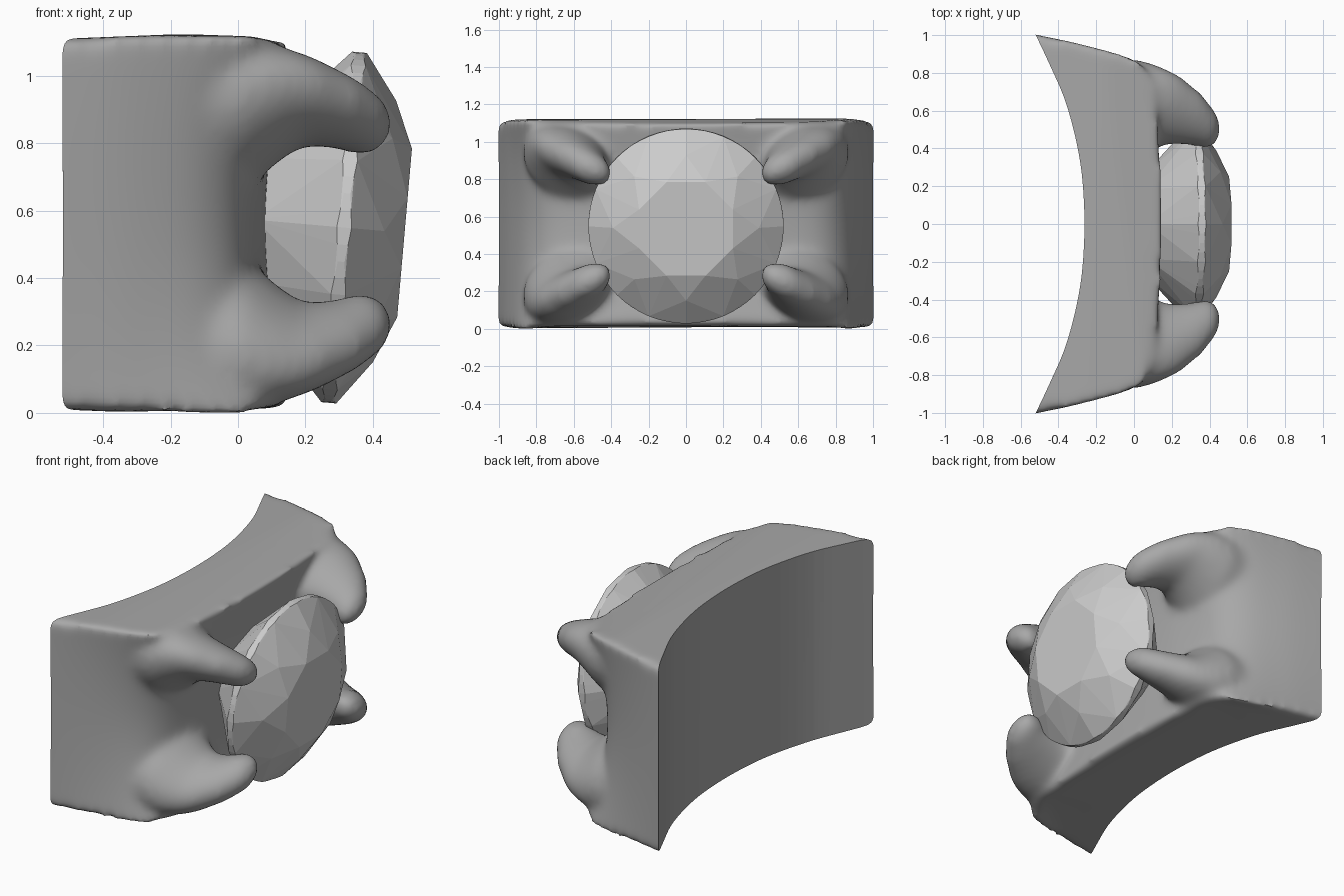
import bpy, bmesh, math
from mathutils import Vector, Matrix

if "Cube" in bpy.data.objects:
    bpy.data.objects.remove(bpy.data.objects["Cube"])

ZC = 0.56


def finish(bm, name, grey):
    bmesh.ops.recalc_face_normals(bm, faces=bm.faces[:])
    me = bpy.data.meshes.new(name)
    bm.to_mesh(me)
    bm.free()
    ob = bpy.data.objects.new(name, me)
    bpy.context.collection.objects.link(ob)
    mat = bpy.data.materials.new(name + "_grey")
    mat.diffuse_color = (grey, grey, grey, 1)
    mat.use_nodes = True
    mat.node_tree.nodes["Principled BSDF"].inputs["Base Color"].default_value = mat.diffuse_color
    me.materials.append(mat)
    return ob


def smooth_line(pts, n=6):
    """Catmull-Rom through the points."""
    p = [Vector(q) for q in pts]
    p = [2 * p[0] - p[1]] + p + [Vector((p[-2].x, -p[-2].y))]
    out = []
    for a, b, c, d in zip(p, p[1:], p[2:], p[3:]):
        for i in range(n):
            t = i / n
            out.append(.5 * (2 * b + (c - a) * t + (2 * a - 5 * b + 4 * c - d) * t * t
                             + (3 * b - a - 3 * c + d) * t ** 3))
    return [tuple(v) for v in out] + [tuple(p[-2])]


def mirrored(half):
    return half + [(x, -y) for x, y in reversed(half) if y > 1e-6]


def loft(bm, rows):
    rings = [[bm.verts.new(p) for p in row] for row in rows]
    n = len(rings[0])
    for a, b in zip(rings, rings[1:]):
        for i in range(n):
            bm.faces.new((a[i], a[(i + 1) % n], b[(i + 1) % n], b[i]))
    bm.faces.new(rings[0])
    bm.faces.new(rings[-1])


# Body block: plan outline pinched at mid height, fuller at top and bottom
mid = mirrored(smooth_line([(-.62, 1.02), (-.52, 1), (-.3, .935), (-.1, .84), (.01, .71), (.06, .5), (.08, .3), (.085, 0)]))
rim = mirrored(smooth_line([(-.62, 1.025), (-.52, 1.003), (-.3, .96), (-.02, .885), (.08, .80), (.13, .52), (.145, .3), (.15, 0)]))
rows = []
for k in range(25):
    t = k / 12 - 1
    row = []
    for (xa, ya), (xb, yb) in zip(mid, rim):
        w = t * t
        x, y = xa + (xb - xa) * w, ya + (yb - ya) * w
        half = .567 - .2 * max(0, x) - .04 * max(0, -.1 - x)
        row.append((x, y, ZC + t * half))
    rows.append(row)
bm = bmesh.new()
loft(bm, rows)

# Four claws: tapering chains of ellipsoids (x, y, dz, ry, rz) that fuse into the body
claw = [(-.14, .60, .30, .27, .24), (0, .615, .325, .26, .215), (.08, .62, .355, .235, .175),
        (.15, .62, .37, .205, .14), (.2, .61, .365, .19, .125), (.3, .565, .335, .15, .105),
        (.36, .52, .305, .115, .095), (.375, .48, .29, .085, .082)]
for sy in (1, -1):
    for sz in (1, -1):
        for a, b in zip(claw, claw[1:]):
            for i in range(5):
                x, y, z, ry, rz = [p + (q - p) * i / 5 for p, q in zip(a, b)]
                shape = Matrix.Diagonal((min(rz, .11), ry, rz, 1))
                shear = Matrix.Identity(4)
                shear[2][1] = .25 * sy * sz
                bmesh.ops.create_icosphere(bm, subdivisions=3, radius=1,
                                           matrix=Matrix.Translation((x, sy * y, ZC + sz * z)) @ shear @ shape)
body = finish(bm, "claw_setting", .39)

# Cutter for the concave finger side
arc = mirrored([(-1.2, 1.1)] + smooth_line([(-.585, 1.12), (-.52, 1), (-.44, .83), (-.37, .67), (-.32, .5),
                                            (-.285, .33), (-.268, .17), (-.262, 0)], 3))
bm = bmesh.new()
loft(bm, [[(x, y, z) for x, y in arc] for z in (-.5, 1.6)])
cutter = finish(bm, "finger_cutter", .39)
cutter.hide_render = True

m = body.modifiers.new("fuse", 'REMESH')
m.mode = 'VOXEL'
m.voxel_size = .018
m = body.modifiers.new("soften", 'SMOOTH')
m.factor = .5
m.iterations = 22
m = body.modifiers.new("finger_cut", 'BOOLEAN')
m.operation = 'DIFFERENCE'
m.solver = 'EXACT'
m.object = cutter
bpy.context.view_layer.objects.active = body
body.select_set(True)
bpy.ops.object.convert(target='MESH')
bpy.ops.object.shade_smooth_by_angle(angle=math.radians(40))
bpy.data.objects.remove(cutter)
grey = body.data.materials[0]
body.data.materials.clear()
body.data.materials.append(grey)

# Round brilliant gem: convex hull of table, crown, girdle and pavilion points
bm = bmesh.new()


def ring(n, r, h, off=0, wave=0):
    for i in range(n):
        a = 2 * math.pi * i / n + off
        bm.verts.new((r * math.cos(a), r * math.sin(a), h + wave * math.cos(16 * a)))


E = math.pi / 8
ring(8, .272, .18, E)
ring(8, .39, .12)
ring(64, .522, .016, 0, .006)
ring(64, .522, -.016, 0, -.006)
ring(8, .26, -.265, 0)
bm.verts.new((0, 0, -.45))
bmesh.ops.convex_hull(bm, input=bm.verts[:])
bmesh.ops.dissolve_limit(bm, angle_limit=math.radians(1), verts=bm.verts[:], edges=bm.edges[:])
gem = finish(bm, "gem", .88)
gem.matrix_world = Matrix.Translation((.315, 0, .55)) @ Matrix.Rotation(math.radians(95), 4, 'Y')
